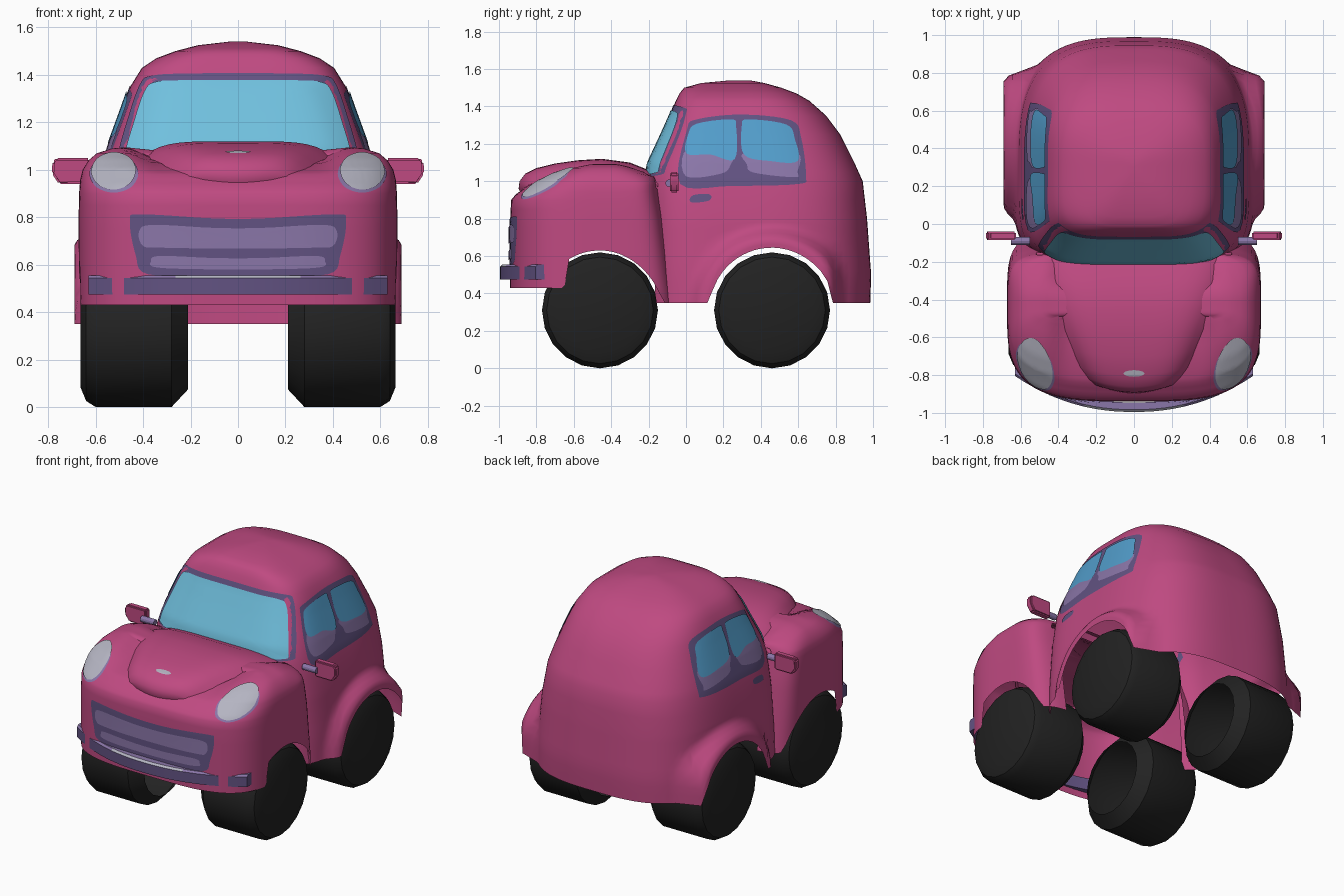
import bpy, bmesh, math
from mathutils import Vector
from mathutils.bvhtree import BVHTree

if "Cube" in bpy.data.objects:
    bpy.data.objects.remove(bpy.data.objects["Cube"])


def material(name, rgb):
    m = bpy.data.materials.new(name)
    m.diffuse_color = (*rgb, 1)
    m.use_nodes = True
    m.node_tree.nodes["Principled BSDF"].inputs["Base Color"].default_value = m.diffuse_color
    return m


PINK = material("pink paint", (0.52, 0.068, 0.22))
BLACK = material("black rubber", (0.016, 0.016, 0.016))
SKY = material("windshield blue", (0.162, 0.527, 0.73))
BLUE = material("side glass blue", (0.085, 0.34, 0.60))
PURPLE = material("dark purple trim", (0.122, 0.085, 0.223))
LILAC = material("lilac trim", (0.255, 0.181, 0.392))
GREY = material("lamp grey", (0.46, 0.46, 0.54))


def ss(a, b, x):
    t = min(1, max(0, (x - a) / (b - a)))
    return t * t * (3 - 2 * t)


def finish(name, bm, mats, angle=40, recalc=True):
    if recalc:
        bmesh.ops.recalc_face_normals(bm, faces=bm.faces)
    me = bpy.data.meshes.new(name)
    bm.to_mesh(me)
    for m in mats:
        me.materials.append(m)
    ob = bpy.data.objects.new(name, me)
    bpy.context.collection.objects.link(ob)
    bpy.ops.object.select_all(action='DESELECT')
    ob.select_set(True)
    bpy.context.view_layer.objects.active = ob
    bpy.ops.object.shade_smooth_by_angle(angle=math.radians(angle))
    return ob


def bridge(bm, rows, closed):
    for r0, r1 in zip(rows, rows[1:]):
        n = len(r0)
        for j in range(n if closed else n - 1):
            k = (j + 1) % n
            bm.faces.new((r0[j], r0[k], r1[k], r1[j]))


def sample(table, z):
    for p, q in zip(table, table[1:]):
        if z <= q[0]:
            t = max(0, (z - p[0]) / (q[0] - p[0]))
            return [a + (b - a) * t for a, b in zip(p[1:], q[1:])]
    return table[-1][1:]


# Stacked rounded rings; the lowest ring follows the wheel arches
def ring_shell(name, prof, yc, n_front, n_back, z_bottom, adjust, hidden, cols=128):
    z0, zfix = prof[0][0], 0.8
    levels = [z0 + (zfix - z0) * i / 8 for i in range(8)]
    top = [p for p in prof if p[0] >= zfix]
    for p, q in zip(top, top[1:]):
        levels += [p[0], (p[0] + q[0]) / 2]
    levels.append(prof[-1][0])

    def point(th, z):
        front, back, hw = sample(prof, z)
        c, s = math.cos(th), math.sin(th)
        n, semi = (n_front, yc - front) if s < 0 else (n_back, back - yc)
        r = (abs(c) ** n + abs(s) ** n) ** (-1 / n)
        return hw * r * c, yc + semi * r * s

    bm = bmesh.new()
    rows = []
    for z in levels:
        row = []
        for j in range(cols):
            th = math.tau * j / cols
            zb = z_bottom(point(th, 0.5)[1])
            zz = z if z >= zfix else zb + (z - z0) / (zfix - z0) * (zfix - zb)
            row.append(bm.verts.new(adjust(*point(th, zz), zz)))
        rows.append(row)
    bridge(bm, rows, True)
    cap = bm.verts.new(adjust(0, yc, levels[-1]))
    for j in range(cols):
        bm.faces.new((rows[-1][j], rows[-1][(j + 1) % cols], cap))
    bmesh.ops.recalc_face_normals(bm, faces=bm.faces)
    gone = [f for f in bm.faces if hidden(f.calc_center_median())]
    bmesh.ops.delete(bm, geom=gone, context='FACES')
    return finish(name, bm, [PINK], 50, recalc=False)


def arch(y, yc, r=0.335):
    return 0.31 + math.sqrt(max(0, r * r - (y - yc) ** 2))


# Cabin with rear fender flare
def cabin_adjust(x, y, z):
    d = math.hypot(y - 0.46, z - 0.31)
    w = ss(0.46, 0.37, d) * ss(0.85, 0.76, y) * ss(0.3, 0.5, abs(x))
    return x + (math.copysign(0.69, x) - x) * w, y, z


cabin = ring_shell(
    "cabin",
    [(0.35, -0.22, 0.985, 0.64), (0.5, -0.22, 0.99, 0.635), (0.8, -0.22, 0.968, 0.61),
     (1.0, -0.22, 0.945, 0.575), (1.1, -0.20, 0.90, 0.545), (1.25, -0.13, 0.825, 0.49),
     (1.35, -0.085, 0.75, 0.455), (1.43, -0.055, 0.66, 0.405), (1.47, -0.035, 0.59, 0.345),
     (1.50, -0.01, 0.51, 0.265), (1.525, 0.08, 0.42, 0.17), (1.54, 0.24, 0.34, 0.04)],
    0.3, 4.5, 3.0,
    lambda y: max(0.35, arch(y, 0.46)) if 0.14 < y < 0.78 else 0.35,
    cabin_adjust, lambda c: c.y < -0.17 and c.z < 1.0)


# Nose and front fenders, with a valley where the hood sits
def front_adjust(x, y, z):
    k = min(1, max(0, (z - 0.98) / 0.1))
    return x, y, z - k * (0.05 * ss(-0.4, -0.15, y) + 0.05 * (1 - ss(0.33, 0.48, abs(x))))


def front_bottom(y):
    if y < -0.635:
        return 0.43
    return max(0.35, arch(y, -0.46, 0.32)) if y < -0.14 else 0.35


nose = ring_shell(
    "front_fenders",
    [(0.35, -0.94, -0.05, 0.67), (0.8, -0.94, -0.115, 0.672), (0.9, -0.935, -0.135, 0.67),
     (0.93, -0.91, -0.14, 0.668), (0.96, -0.87, -0.145, 0.665), (1.0, -0.82, -0.15, 0.655),
     (1.04, -0.74, -0.155, 0.63), (1.07, -0.65, -0.16, 0.595), (1.09, -0.54, -0.2, 0.53),
     (1.096, -0.5, -0.3, 0.46)],
    -0.45, 3.5, 6, front_bottom, front_adjust,
    lambda c: c.y > -0.17 and abs(c.x) < 0.5 and c.z < 1.0)

# Raised hood
bm = bmesh.new()
rows = []
for y, z, w in [(-0.88, 0.93, 0.19), (-0.895, 0.96, 0.21), (-0.89, 1.0, 0.235),
                (-0.86, 1.04, 0.26), (-0.8, 1.07, 0.29), (-0.7, 1.095, 0.32),
                (-0.58, 1.112, 0.36), (-0.45, 1.12, 0.41), (-0.3, 1.10, 0.46),
                (-0.15, 1.04, 0.52)]:
    us = [i / 10 for i in range(-10, 11)]
    rows.append([bm.verts.new((w * u, y + 0.05 * u * u * ss(-0.5, -0.88, y),
                               z - 0.07 * abs(u) ** 5 * min(1, (z - 0.93) / 0.1)))
                 for u in us])
bridge(bm, rows, False)
hood = finish("hood", bm, [PINK], 60)


# Thin painted plates projected on to a surface
def plate(name, target, mat, pts, axis='y', side=1, lift=0.004, rings=8):
    me = target.data
    tree = BVHTree.FromPolygons([v.co for v in me.vertices], [p.vertices for p in me.polygons])
    n, outline = len(pts), []
    for i in range(n):
        p0, p1, p2, p3 = [Vector(pts[(i + k) % n]) for k in (-1, 0, 1, 2)]
        for s in range(5):
            t = s / 5
            outline.append(0.5 * (2 * p1 + (p2 - p0) * t + (2 * p0 - 5 * p1 + 4 * p2 - p3) * t * t
                                  + (3 * p1 - p0 - 3 * p2 + p3) * t ** 3))
    mid = sum(outline, Vector((0, 0))) / len(outline)
    bm = bmesh.new()

    def drop(q):
        a, b = q
        o, d = {'x': ((3 * side, a, b), (-side, 0, 0)),
                'y': ((a, -3, b), (0, 1, 0)),
                'z': ((a, b, 3), (0, 0, -1))}[axis]
        o, d = Vector(o), Vector(d)
        hit, nor, _, _ = tree.ray_cast(o, d)
        if hit is None:
            hit, nor, _, _ = tree.find_nearest(o + d * 2.4)
        if nor.dot(d) > 0:
            nor = -nor
        return bm.verts.new(hit + nor * lift)

    loops = [[drop(mid + (p - mid) * (r / rings)) for p in outline] for r in range(rings, 0, -1)]
    bridge(bm, loops, True)
    c = drop(mid)
    for j in range(len(outline)):
        bm.faces.new((loops[-1][j], loops[-1][(j + 1) % len(outline)], c))
    return finish(name, bm, [mat], 60)


def both(half):
    return half + [(-x, z) for x, z in reversed(half)]


def oval(cx, cz, rx, rz):
    return [(cx + rx * math.cos(k * math.pi / 4), cz + rz * math.sin(k * math.pi / 4))
            for k in range(8)]


# Windshield and grille
plate("windshield_frame", cabin, PURPLE, both(
    [(0.2, 1.405), (0.36, 1.395), (0.41, 1.36), (0.46, 1.22), (0.5, 1.07), (0.47, 1.03), (0.2, 1.02)]))
plate("windshield_glass", cabin, SKY, both(
    [(0.2, 1.375), (0.34, 1.368), (0.39, 1.33), (0.435, 1.2), (0.47, 1.07), (0.44, 1.04), (0.2, 1.03)]),
    lift=0.008)
plate("grille_frame", nose, PURPLE, both(
    [(0.1, 0.795), (0.41, 0.812), (0.455, 0.785), (0.43, 0.64), (0.38, 0.56), (0.1, 0.55)]))
plate("grille_upper_slat", nose, LILAC, both(
    [(0.1, 0.755), (0.36, 0.768), (0.415, 0.74), (0.4, 0.68), (0.33, 0.672), (0.1, 0.668)]), lift=0.008)
plate("grille_lower_slat", nose, LILAC, both(
    [(0.1, 0.628), (0.33, 0.637), (0.365, 0.615), (0.34, 0.588), (0.1, 0.58)]), lift=0.008)
plate("hood_badge", hood, GREY, oval(0, -0.79, 0.055, 0.017), 'z', rings=3)

for s, tag in ((1, "right"), (-1, "left")):
    # Headlights
    plate(tag + "_headlight_rim", nose, LILAC, oval(0.522 * s, 0.982, 0.102, 0.08), lift=0.003)
    plate(tag + "_headlight", nose, GREY, oval(0.522 * s, 0.99, 0.092, 0.078), lift=0.008)

    # Side windows and door handle
    plate(tag + "_window_frame", cabin, PURPLE,
          [(-0.03, 0.985), (0.25, 0.975), (0.6, 0.985), (0.64, 1.03), (0.615, 1.23), (0.56, 1.325),
           (0.3, 1.355), (0.06, 1.33), (0.005, 1.27)], 'x', s, 0.003)
    plate(tag + "_front_pane_base", cabin, LILAC,
          [(0.0, 1.025), (0.19, 1.04), (0.24, 1.09), (0.255, 1.17), (0.01, 1.17)], 'x', s, 0.006)
    plate(tag + "_front_pane", cabin, BLUE,
          [(0.005, 1.145), (0.13, 1.14), (0.26, 1.115), (0.268, 1.29), (0.24, 1.328), (0.06, 1.305),
           (0.015, 1.25)], 'x', s, 0.009)
    plate(tag + "_rear_pane_base", cabin, LILAC,
          [(0.36, 1.045), (0.58, 1.02), (0.595, 1.05), (0.59, 1.15), (0.315, 1.15), (0.325, 1.09)],
          'x', s, 0.006)
    plate(tag + "_rear_pane", cabin, BLUE,
          [(0.31, 1.14), (0.45, 1.105), (0.595, 1.105), (0.58, 1.22), (0.535, 1.3), (0.33, 1.328),
           (0.298, 1.29)], 'x', s, 0.009)
    plate(tag + "_door_handle", cabin, PURPLE,
          [(0.02, 0.9), (0.04, 0.885), (0.12, 0.895), (0.135, 0.92), (0.11, 0.932), (0.04, 0.925)],
          'x', s, 0.004, 3)

    # Wing mirrors on short stubs
    bm = bmesh.new()
    face = bm.faces.new([bm.verts.new((x * s, -0.085, z)) for x, z in
                         [(0.625, 0.94), (0.755, 0.94), (0.785, 0.985), (0.782, 1.035), (0.765, 1.05),
                          (0.625, 1.05)]])
    out = bmesh.ops.extrude_face_region(bm, geom=[face])
    for v in out['geom']:
        if isinstance(v, bmesh.types.BMVert):
            v.co.y += 0.045
    bmesh.ops.recalc_face_normals(bm, faces=bm.faces)
    bmesh.ops.bevel(bm, geom=bm.edges[:], offset=0.008, segments=2, affect='EDGES')
    finish(tag + "_mirror", bm, [PINK])
    bpy.ops.mesh.primitive_cylinder_add(vertices=12, radius=0.02, depth=0.1,
                                        location=(0.6 * s, -0.09, 0.99), rotation=(0, math.pi / 2, 0))
    bpy.context.object.name = tag + "_mirror_stub"
    bpy.context.object.data.materials.append(LILAC)

    # Wide wheels, open on the inner side
    for yc, end in ((-0.46, "front"), (0.46, "rear")):
        bm = bmesh.new()
        rows = [[bm.verts.new((x * s, yc + r * math.sin(math.tau * k / 20),
                               0.31 - r * math.cos(math.tau * k / 20))) for k in range(20)]
                for x, r in [(0.665, 0.225), (0.64, 0.285), (0.6, 0.31), (0.28, 0.31), (0.21, 0.235)]]
        bridge(bm, rows, True)
        bm.faces.new(rows[0])
        finish(tag + "_" + end + "_wheel", bm, [BLACK], 35)

# Curved front bumper: lilac top, pale strip on the front edge
bm = bmesh.new()
rows = []
for i in range(25):
    x = -0.63 + 1.26 * i / 24
    y = -0.995 + 0.19 * (abs(x) / 0.63) ** 2.2
    rows.append([bm.verts.new((x, y + dy, z)) for dy, z in
                 [(0, 0.475), (0, 0.543), (0.012, 0.555), (0.05, 0.555), (0.05, 0.475)]])
bridge(bm, rows, True)
bm.faces.new(rows[0])
bm.faces.new(rows[-1])
bmesh.ops.recalc_face_normals(bm, faces=bm.faces)
for f in bm.faces:
    c = f.calc_center_median()
    if f.normal.z > 0.9:
        f.material_index = 1
    elif f.normal.z > 0.3:
        f.material_index = 2 if abs(c.x) < 0.27 else 1
finish("bumper", bm, [PURPLE, LILAC, GREY], 30)
